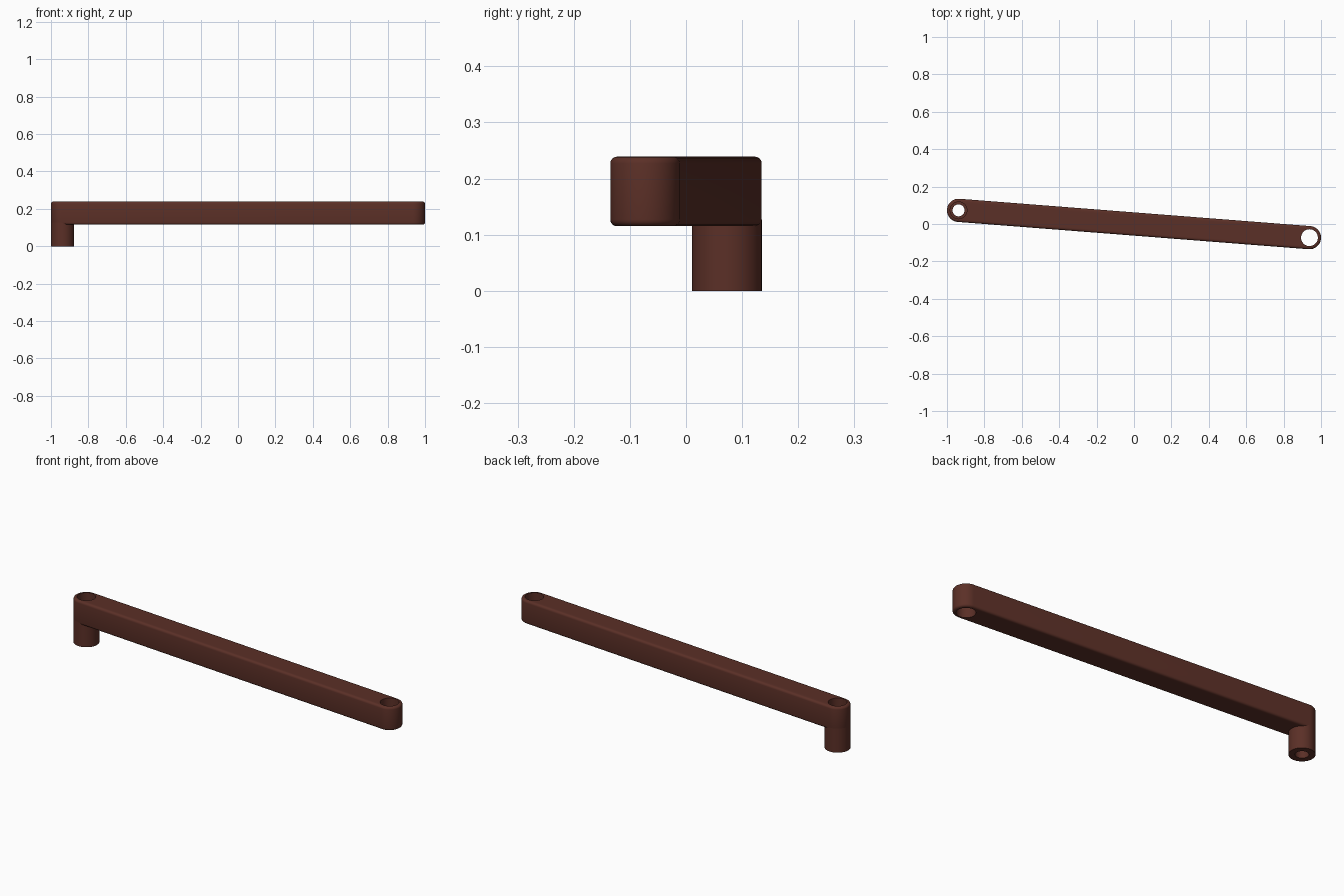
import bpy, bmesh, math
from mathutils import Matrix

cube = bpy.data.objects.get("Cube")
if cube:
    bpy.data.objects.remove(cube, do_unlink=True)

R = 0.062            # end radius of the arm and radius of the boss
BORE = 0.045         # hole radius through both arm ends
PIN = 0.032          # narrower hole through the boss
Z0, Z1 = 0.115, 0.239
BEV = 0.012
EX, EY = 0.938, 0.073   # end centres at (-EX, EY) and (EX, -EY)
HALF = math.hypot(EX, EY)
N = 32               # segments per half circle

mat = bpy.data.materials.new("dark_red_brown")
mat.use_nodes = True
col = (0.105, 0.029, 0.020, 1)
mat.diffuse_color = col
mat.node_tree.nodes["Principled BSDF"].inputs["Base Color"].default_value = col


def finish(bm, name):
    bmesh.ops.recalc_face_normals(bm, faces=bm.faces)
    mesh = bpy.data.meshes.new(name)
    bm.to_mesh(mesh)
    bm.free()
    mesh.materials.append(mat)
    ob = bpy.data.objects.new(name, mesh)
    bpy.context.collection.objects.link(ob)
    bpy.ops.object.select_all(action='DESELECT')
    ob.select_set(True)
    bpy.context.view_layer.objects.active = ob
    bpy.ops.object.shade_smooth_by_angle(angle=math.radians(35))
    return ob


def bridge(bm, a, b):
    for i in range(len(a)):
        j = (i + 1) % len(a)
        bm.faces.new((a[i], a[j], b[j], b[i]))


def circle(bm, cx, r, z, start, count):
    """Points anticlockwise from a start angle, half a turn per N steps."""
    return [bm.verts.new((cx + r * math.cos(start + math.pi * i / N),
                          r * math.sin(start + math.pi * i / N), z)) for i in range(count)]


# Arm: rounded-end bar with softened rims and a bore at each end
bm = bmesh.new()
rings = []
for k in range(5):                                   # lower rim, then upper rim
    a = math.pi / 2 * k / 4
    rings.append((R - BEV + BEV * math.sin(a), Z0 + BEV - BEV * math.cos(a)))
rings += [(r, Z0 + Z1 - z) for r, z in reversed(rings)]
outer = [circle(bm, HALF, r, z, -math.pi / 2, N + 1) +
         circle(bm, -HALF, r, z, math.pi / 2, N + 1) for r, z in rings]
for a, b in zip(outer, outer[1:]):
    bridge(bm, a, b)

bores = []
for z, rim in ((Z0, outer[0]), (Z1, outer[-1])):
    right = circle(bm, HALF, BORE, z, -math.pi / 2, 2 * N)
    left = circle(bm, -HALF, BORE, z, math.pi / 2, 2 * N)
    bores.append((right, left))
    for hole, edge in ((right, rim[:N + 1]), (left, rim[N + 1:])):
        for i in range(N):
            bm.faces.new((hole[i], edge[i], edge[i + 1], hole[i + 1]))
    # flat face between the two bores
    bm.faces.new([rim[N], rim[N + 1]] + [left[0]] + left[:N - 1:-1] +
                 [rim[-1], rim[0], right[0]] + right[:N - 1:-1])
for low, high in zip(*bores):
    bridge(bm, low, high)
bm.transform(Matrix.Rotation(math.atan2(-EY, EX), 4, 'Z'))
finish(bm, "arm")

# Boss: hollow post below the left-hand end of the drawn bar
bm = bmesh.new()
profile = [(PIN, 0), (R, 0), (R, Z0 + BEV), (BORE + 0.002, Z0 + 0.001), (PIN, Z0 + 0.001)]
loops = [circle(bm, 0, r, z, 0, 2 * N) for r, z in profile]
for i, loop in enumerate(loops):
    bridge(bm, loop, loops[(i + 1) % len(loops)])
bm.transform(Matrix.Translation((-EX, EY, 0)))
finish(bm, "pivot_boss")
